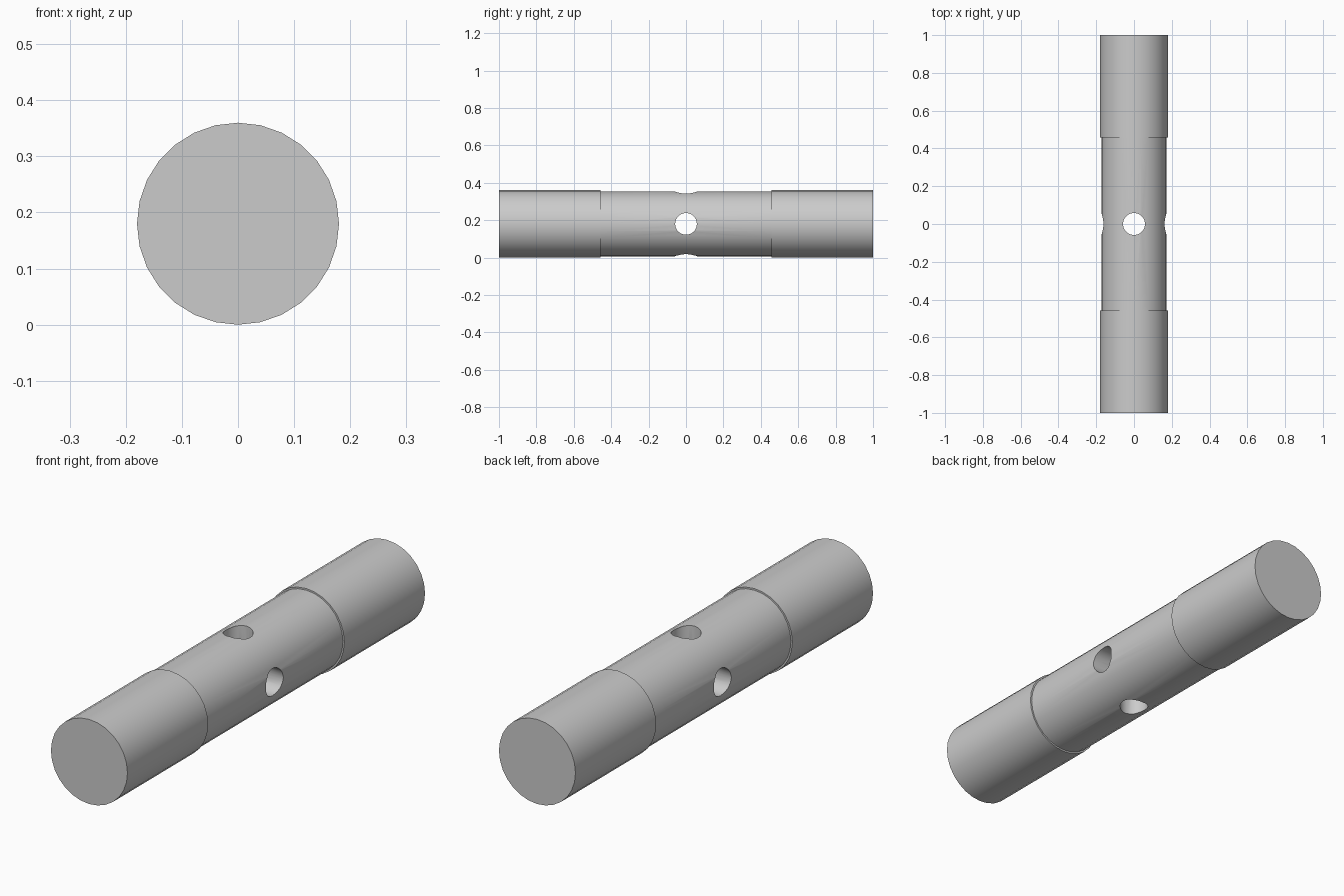
import bpy
from math import radians, pi

if "Cube" in bpy.data.objects:
    bpy.data.objects.remove(bpy.data.objects["Cube"])

R_END, R_MID, R_HOLE = 0.18, 0.173, 0.058
SIDES, CZ = 28, 0.18


def lathe(name, profile):
    """Closed solid turned about the y axis from (y, radius) pairs."""
    verts, faces = [], []
    from math import sin, cos
    for y, r in profile:
        for i in range(SIDES):
            a = 2 * pi * i / SIDES
            verts.append((r * cos(a), y, CZ + r * sin(a)))
    for k in range(len(profile) - 1):
        for i in range(SIDES):
            j = (i + 1) % SIDES
            a, b = k * SIDES, (k + 1) * SIDES
            faces.append((a + i, b + i, b + j, a + j))
    last = (len(profile) - 1) * SIDES
    faces.append(tuple(range(SIDES)))
    faces.append(tuple(last + i for i in reversed(range(SIDES))))
    mesh = bpy.data.meshes.new(name)
    mesh.from_pydata(verts, [], faces)
    mesh.update()
    obj = bpy.data.objects.new(name, mesh)
    bpy.context.collection.objects.link(obj)
    return obj


def drill(target, rotation):
    """Cut a through hole across the shaft."""
    bpy.ops.mesh.primitive_cylinder_add(vertices=32, radius=R_HOLE, depth=0.6,
                                        location=(0, 0, CZ), rotation=rotation)
    cutter = bpy.context.object
    cutter.hide_render = True
    mod = target.modifiers.new("hole", 'BOOLEAN')
    mod.operation, mod.solver, mod.object = 'DIFFERENCE', 'EXACT', cutter
    bpy.context.view_layer.objects.active = target
    bpy.ops.object.modifier_apply(modifier=mod.name)
    bpy.data.objects.remove(cutter, do_unlink=True)


# Shaft with thicker ends and a slightly recessed middle
shaft = lathe("shaft", [(-1, R_END), (-0.458, R_END), (-0.458, R_MID),
                        (0.458, R_MID), (0.458, R_END), (1, R_END)])

# Crossing holes, vertical and sideways
drill(shaft, (0, 0, 0))
drill(shaft, (0, pi / 2, 0))

bpy.ops.object.select_all(action='DESELECT')
shaft.select_set(True)
bpy.context.view_layer.objects.active = shaft
bpy.ops.object.shade_smooth_by_angle(angle=radians(30))
